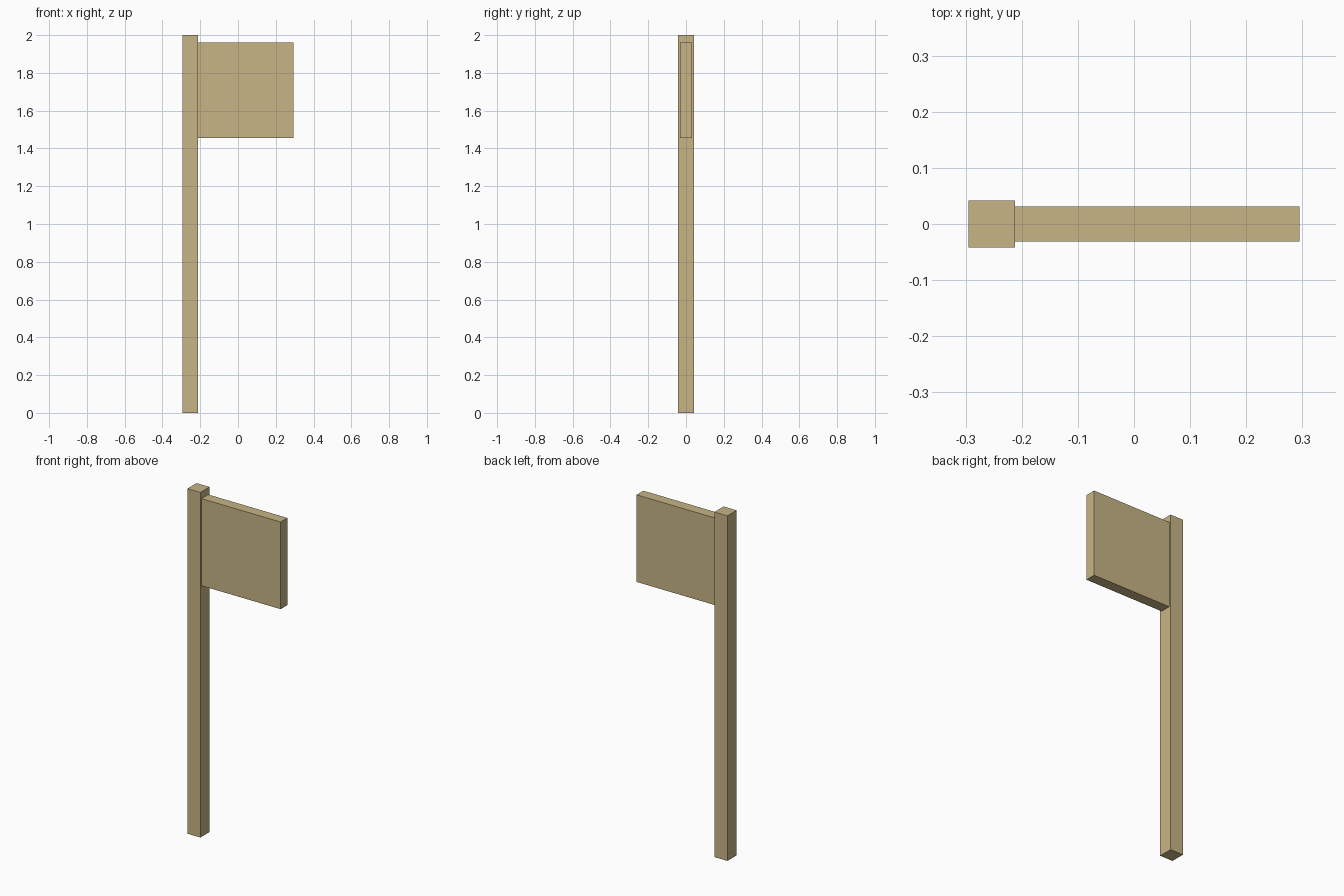
import bpy
from mathutils import Vector

# Remove the default cube
cube = bpy.data.objects.get("Cube")
if cube:
    bpy.data.objects.remove(cube, do_unlink=True)

# Single tan wood colour
wood = bpy.data.materials.new("tan_wood")
wood.use_nodes = True
tan = (0.58, 0.46, 0.24, 1.0)
wood.diffuse_color = tan
wood.node_tree.nodes["Principled BSDF"].inputs["Base Color"].default_value = tan


def box(name, low, high):
    """Add a flat-sided block spanning two opposite corners."""
    low, high = Vector(low), Vector(high)
    bpy.ops.mesh.primitive_cube_add(size=1, location=(low + high) / 2)
    obj = bpy.context.object
    obj.name = name
    obj.scale = high - low
    bpy.ops.object.transform_apply(location=False, rotation=False, scale=True)
    obj.data.materials.append(wood)
    return obj


# Square upright post
box("post", (-0.295, -0.042, 0), (-0.212, 0.042, 2))

# Square board fixed to the side of the post
box("sign_board", (-0.212, -0.031, 1.455), (0.295, 0.031, 1.96))
